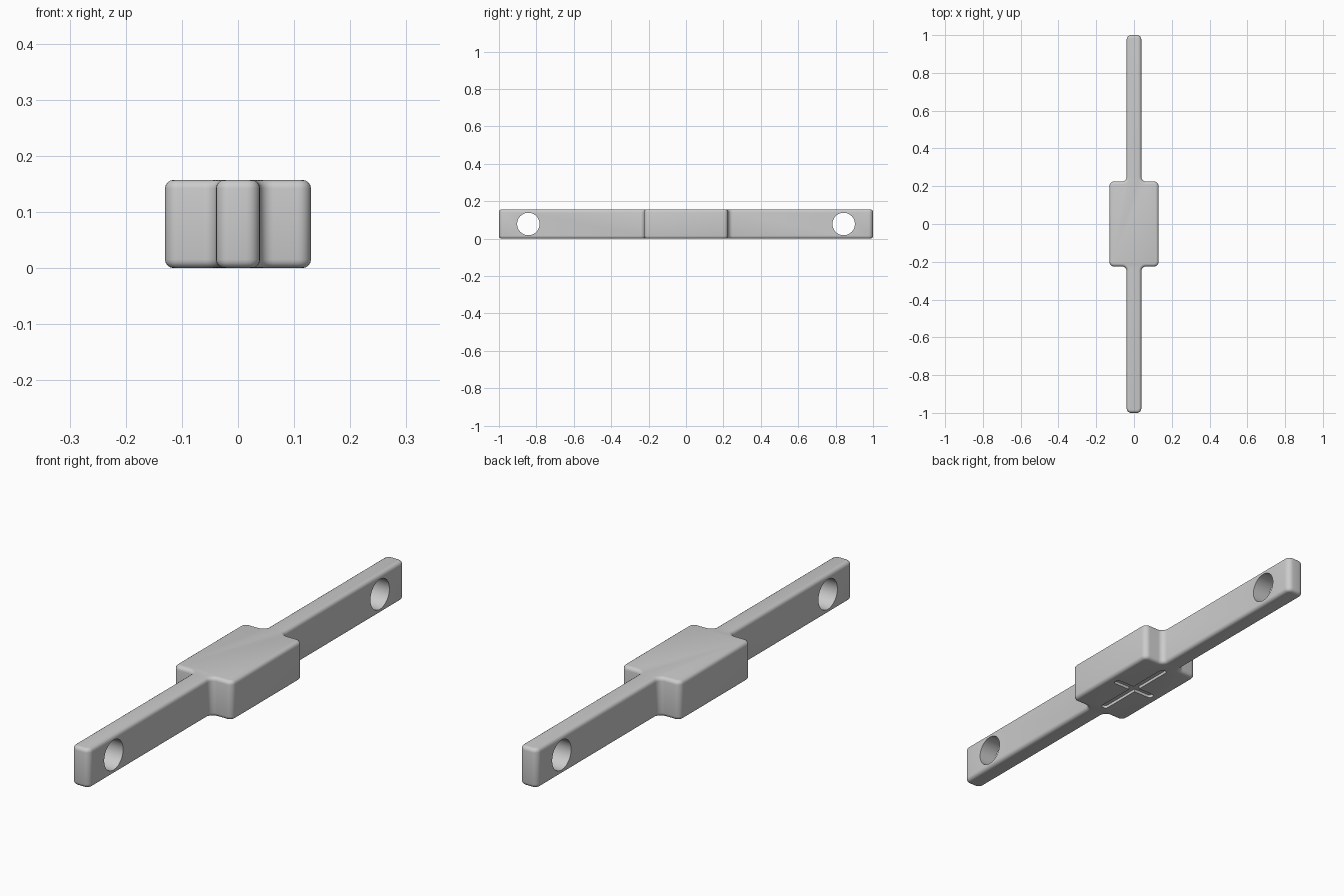
import bpy, bmesh, math
from mathutils import Vector

if "Cube" in bpy.data.objects:
    bpy.data.objects.remove(bpy.data.objects["Cube"], do_unlink=True)

HEIGHT, ARM_W, BLOCK_W, BLOCK_L = 0.157, 0.039, 0.13, 0.225

# Plain grey material
grey = bpy.data.materials.new("plain grey")
grey.use_nodes = True
grey.diffuse_color = (0.6, 0.6, 0.6, 1)
grey.node_tree.nodes["Principled BSDF"].inputs["Base Color"].default_value = grey.diffuse_color


def fillet(corners, radius, steps=6):
    """Round every right-angled corner of a closed outline."""
    points = []
    for i, c in enumerate(corners):
        p = Vector(c)
        a = (Vector(corners[i - 1]) - p).normalized() * radius
        b = (Vector(corners[(i + 1) % len(corners)]) - p).normalized() * radius
        for s in range(steps + 1):
            t = s / steps * math.pi / 2
            points.append(p + a * (1 - math.sin(t)) + b * (1 - math.cos(t)))
    return points


def prism(name, points, z0, z1, rim=0):
    """Extrude an outline upward and round its upper and lower rims."""
    bm = bmesh.new()
    base = bm.faces.new([bm.verts.new((p.x, p.y, z0)) for p in points])
    top = bmesh.ops.extrude_face_region(bm, geom=[base])["geom"]
    for v in top:
        if isinstance(v, bmesh.types.BMVert):
            v.co.z = z1
    bmesh.ops.recalc_face_normals(bm, faces=bm.faces)
    if rim:
        edges = [e for e in bm.edges if abs(e.verts[0].co.z - e.verts[1].co.z) < 1e-5]
        bmesh.ops.bevel(bm, geom=edges, offset=rim, segments=4, profile=0.5, affect="EDGES")
    mesh = bpy.data.meshes.new(name)
    bm.to_mesh(mesh)
    bm.free()
    mesh.materials.append(grey)
    obj = bpy.data.objects.new(name, mesh)
    bpy.context.collection.objects.link(obj)
    return obj


def rect(w, l, y=0):
    return [(-w, y - l), (w, y - l), (w, y + l), (-w, y + l)]


# Body: wide centre block with a thin arm at each end
half = [(ARM_W, -1), (ARM_W, -BLOCK_L), (BLOCK_W, -BLOCK_L),
        (BLOCK_W, BLOCK_L), (ARM_W, BLOCK_L), (ARM_W, 1)]
outline = half + [(-x, -y) for x, y in half]
body = prism("handle_body", fillet(outline, 0.024), 0, HEIGHT, 0.015)

# Cutters: a cross hole through each arm
cutters = []
for side, y in (("front", -0.843), ("back", 0.843)):
    bpy.ops.mesh.primitive_cylinder_add(vertices=48, radius=0.06, depth=0.3,
        location=(0, y, HEIGHT / 2), rotation=(0, math.pi / 2, 0))
    hole = bpy.context.object
    hole.name = side + "_hole_cutter"
    hole.data.materials.append(grey)
    cutters.append(hole)

# Cutters: engraved cross under the block
cutters.append(prism("long_groove_cutter", fillet(rect(0.014, 0.19), 0.012), -0.05, 0.012))
cutters.append(prism("cross_groove_cutter", fillet(rect(0.095, 0.014), 0.012), -0.05, 0.012))

for cutter in cutters:
    cutter.hide_render = True
    mod = body.modifiers.new(cutter.name, "BOOLEAN")
    mod.operation, mod.solver, mod.object = "DIFFERENCE", "EXACT", cutter

# Apply the cuts, drop the cutters and shade smoothly
bpy.ops.object.select_all(action="DESELECT")
body.select_set(True)
bpy.context.view_layer.objects.active = body
for name in [m.name for m in body.modifiers]:
    bpy.ops.object.modifier_apply(modifier=name)
for cutter in cutters:
    bpy.data.objects.remove(cutter, do_unlink=True)
bpy.ops.object.shade_smooth_by_angle(angle=math.radians(35))
